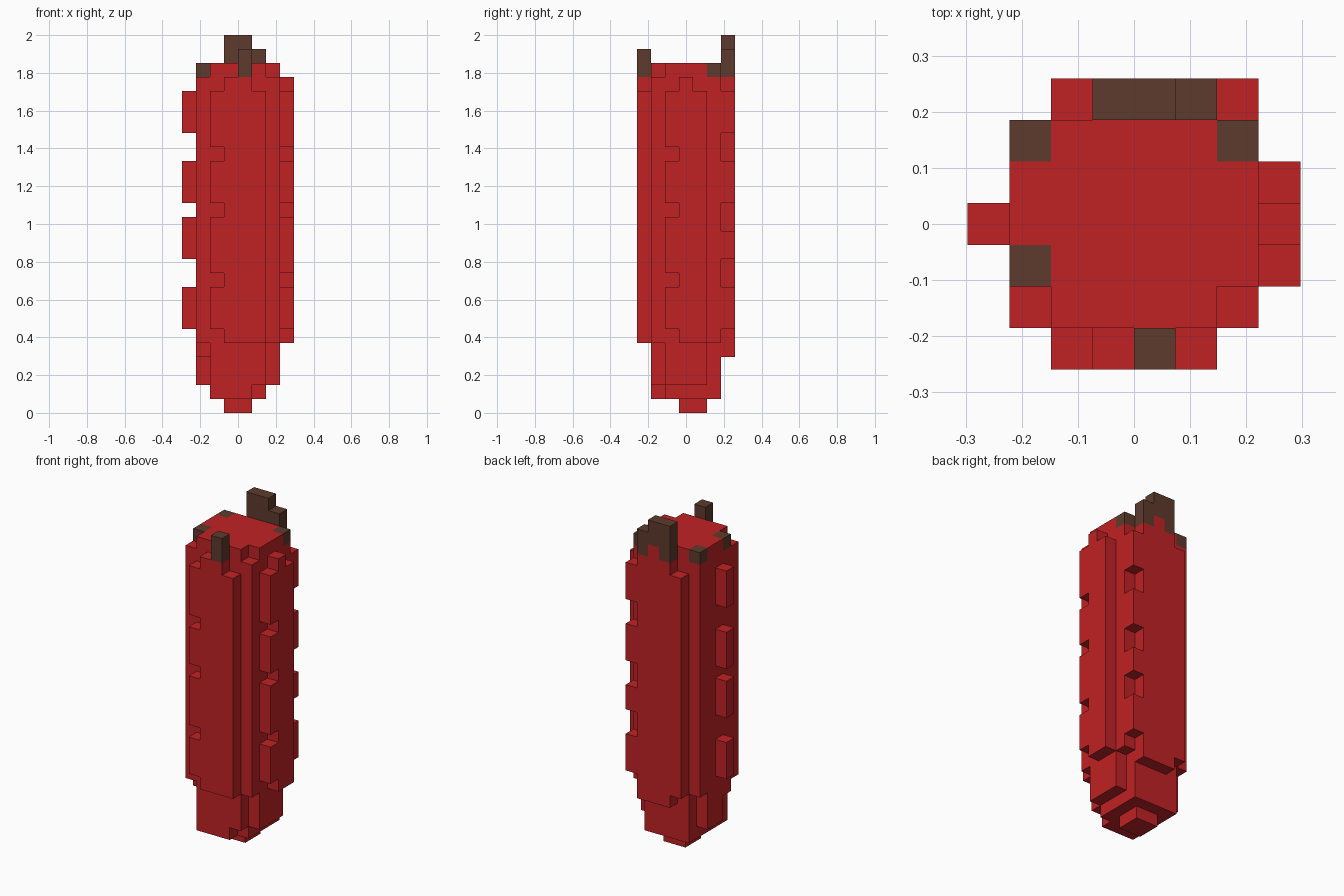
import bpy, bmesh
from mathutils import Vector

cube = bpy.data.objects.get("Cube")
if cube:
    bpy.data.objects.remove(cube, do_unlink=True)

U = 2 / 27                            # edge of one block
ORIGIN = Vector((-4 * U, -3.5 * U, 0))


def material(name, rgb):
    m = bpy.data.materials.new(name)
    m.use_nodes = True
    m.diffuse_color = (*rgb, 1)
    m.node_tree.nodes["Principled BSDF"].inputs["Base Color"].default_value = (*rgb, 1)
    return m


red = material("red", (0.53, 0.016, 0.018))
brown = material("dark brown", (0.112, 0.043, 0.027))


def block(xs, ys, zs):
    """Cells of a box; each range is (first, end)."""
    return {(x, y, z) for x in range(*xs) for y in range(*ys) for z in range(*zs)}


def column(x, y, *spans):
    return set().union(*(block((x, x + 1), (y, y + 1), s) for s in spans))


# Main body: a rounded core, then the corner columns
core = block((2, 6), (1, 6), (2, 25)) | block((1, 2), (3, 5), (2, 25))
core |= block((6, 7), (2, 5), (2, 25))
core |= column(1, 1, (5, 24)) | column(1, 2, (4, 24)) | column(1, 5, (5, 24))
core |= column(6, 1, (5, 24)) | column(6, 5, (5, 24))

# Stepped lower tip
tip = block((2, 6), (2, 6), (1, 2)) | block((2, 5), (1, 2), (1, 2))
tip |= block((3, 5), (3, 5), (0, 1))

# Raised panels with notched edges
notched = ((6, 9), (10, 14), (15, 18), (19, 23))
front = block((3, 5), (0, 1), (5, 24)) | column(5, 0, (5, 23)) | column(2, 0, *notched)
side = column(7, 3, (5, 24)) | column(7, 4, (5, 23)) | column(7, 2, *notched)
back = block((3, 6), (6, 7), (4, 24)) | column(2, 6, (5, 23)) | column(4, 6, (24, 25))

# Separate tabs
back_tabs = column(6, 6, (6, 9), (11, 13), (15, 18), (20, 23))
side_tabs = column(0, 3, (6, 9), (11, 14), (15, 18), (20, 23))

# Brown crown pieces
back_crown = column(3, 6, (24, 27)) | column(4, 6, (25, 27)) | column(5, 6, (24, 26))
front_crown = column(4, 0, (24, 26))
corners = column(1, 2, (24, 25)) | column(1, 5, (24, 25)) | column(6, 5, (24, 25))

parts = [
    ("body_core", core, red), ("lower_tip", tip, red),
    ("front_panel", front, red), ("side_panel", side, red), ("back_panel", back, red),
    ("back_tabs", back_tabs, red), ("side_tabs", side_tabs, red),
    ("back_crown", back_crown, brown), ("front_crown", front_crown, brown),
    ("crown_corners", corners, brown),
]
solid = set().union(*(cells for _, cells, _ in parts))


def build(name, cells, mat):
    """Skin the cells, leaving out faces hidden against any other block."""
    bm = bmesh.new()
    for cell in sorted(cells):
        center = Vector(cell) + Vector((0.5, 0.5, 0.5))
        for axis in range(3):
            for sign in (-1, 1):
                n = Vector((0, 0, 0))
                n[axis] = sign
                if tuple(int(c + d) for c, d in zip(cell, n)) in solid:
                    continue
                a = Vector((0, 0, 0))
                a[(axis + 1) % 3] = 0.5
                b = n.cross(a)
                pts = [center + n / 2 + s * a + t * b
                       for s, t in ((1, 1), (-1, 1), (-1, -1), (1, -1))]
                bm.faces.new([bm.verts.new(ORIGIN + p * U) for p in pts])
    bmesh.ops.remove_doubles(bm, verts=bm.verts[:], dist=U / 100)
    bmesh.ops.dissolve_limit(bm, angle_limit=0.01, verts=bm.verts[:], edges=bm.edges[:])
    mesh = bpy.data.meshes.new(name)
    bm.to_mesh(mesh)
    bm.free()
    mesh.materials.append(mat)
    bpy.context.collection.objects.link(bpy.data.objects.new(name, mesh))


for part in parts:
    build(*part)
